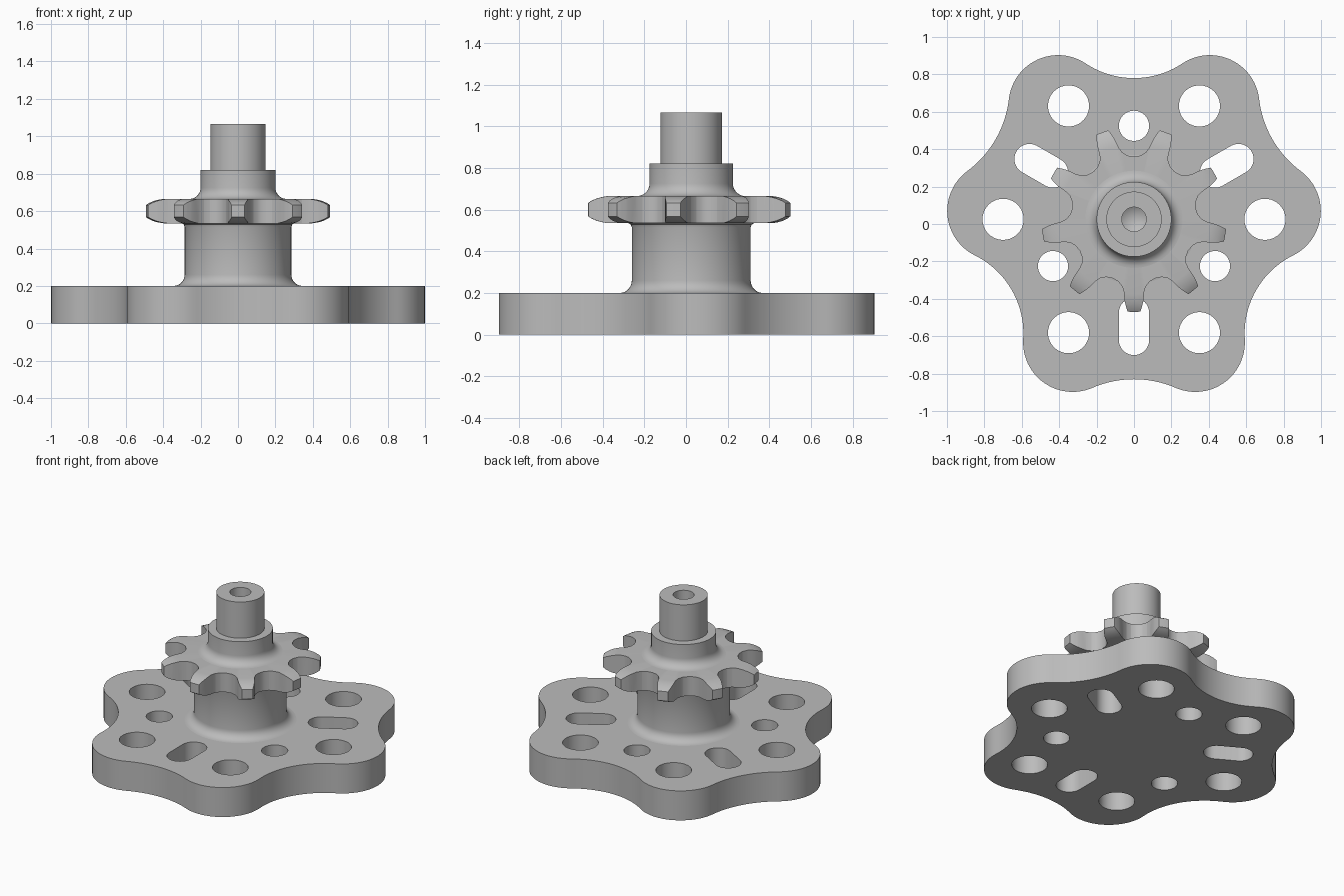
import bpy, bmesh
from math import sin, cos, pi, radians, sqrt, atan2
from mathutils import Vector, Matrix

CY = 0.025  # y of the shaft axis

if "Cube" in bpy.data.objects:
    bpy.data.objects.remove(bpy.data.objects["Cube"])

steel = bpy.data.materials.new("plain grey steel")
steel.use_nodes = True
GREY = (0.5, 0.5, 0.5, 1)
steel.diffuse_color = GREY
steel.node_tree.nodes["Principled BSDF"].inputs["Base Color"].default_value = GREY


def add_object(name, mesh):
    obj = bpy.data.objects.new(name, mesh)
    bpy.context.collection.objects.link(obj)
    obj.location.y = CY
    mesh.materials.clear()
    mesh.materials.append(steel)
    return obj


def from_bmesh(name, bm):
    bmesh.ops.remove_doubles(bm, verts=bm.verts, dist=1e-5)
    bmesh.ops.recalc_face_normals(bm, faces=bm.faces)
    mesh = bpy.data.meshes.new(name)
    bm.to_mesh(mesh)
    bm.free()
    return add_object(name, mesh)


def activate(obj):
    bpy.ops.object.select_all(action='DESELECT')
    obj.select_set(True)
    bpy.context.view_layer.objects.active = obj


def smooth(obj):
    activate(obj)
    bpy.ops.object.shade_smooth_by_angle(angle=radians(30))


def arc(center, r, a0, a1, n):
    return [Vector((center[0] + r * cos(a0 + (a1 - a0) * i / n),
                    center[1] + r * sin(a0 + (a1 - a0) * i / n))) for i in range(n + 1)]


def rotated(points, angle):
    return [Matrix.Rotation(angle, 2) @ p for p in points]


def lathe(name, profile, steps=72):
    bm = bmesh.new()
    vs = [bm.verts.new((r, 0, z)) for r, z in profile]
    es = [bm.edges.new(pair) for pair in zip(vs, vs[1:])]
    bmesh.ops.spin(bm, geom=vs + es, cent=(0, 0, 0), axis=(0, 0, 1),
                   angle=2 * pi, steps=steps)
    return from_bmesh(name, bm)


# Mounting plate outline: one lobe with half of each neighbouring valley
LOBE_R = 0.265
lobe = Vector((0.735 * cos(radians(3.5)), 0.735 * sin(radians(3.5))))


def valley(angle, depth):
    """Centre and radius of the hollow arc that touches the lobe."""
    axis = Vector((cos(angle), sin(angle)))
    k = depth - LOBE_R
    h = (lobe.length_squared - k * k) / (2 * (lobe.dot(axis) - k))
    return axis * h, h - depth


def heading(a, b):
    return atan2(b.y - a.y, b.x - a.x)


deep, deep_r = valley(-pi / 6, 0.755)
shallow, shallow_r = valley(pi / 6, 0.855)
to_deep, to_shallow = heading(lobe, deep), heading(lobe, shallow)
sector = arc(deep, deep_r, pi - pi / 6, to_deep + pi, 10)[:-1]
sector += arc(lobe, LOBE_R, to_deep, to_shallow, 24)
sector += arc(shallow, shallow_r, to_shallow - pi, pi / 6 - pi, 10)[1:]
# Mirror across the shallow valley, then repeat three times
mirror = [Matrix.Rotation(pi / 3, 2) @ Vector((p.x, -p.y)) for p in reversed(sector)]
third = sector + mirror[1:-1]
outline = [p for i in range(3) for p in rotated(third, i * 2 * pi / 3)]

# Bolt holes, small holes and radial slots
loops = [outline]
for i in range(6):
    loops.append(rotated(arc((0.70, 0), 0.11, 0, 2 * pi, 40)[:-1], i * pi / 3))
slot = arc((0.645, 0), 0.081, -pi / 2, pi / 2, 16) + arc((0.50, 0), 0.081, pi / 2, 1.5 * pi, 16)
for i in range(3):
    turn = i * 2 * pi / 3
    loops.append(rotated(arc((0.50, 0), 0.081, 0, 2 * pi, 32)[:-1], turn + pi / 2))
    loops.append(rotated(slot, turn + pi / 6))

curve = bpy.data.curves.new("plate_outline", 'CURVE')
curve.dimensions = '2D'
curve.fill_mode = 'BOTH'
curve.extrude = 0.1
for loop in loops:
    spline = curve.splines.new('POLY')
    spline.points.add(len(loop) - 1)
    for point, p in zip(spline.points, loop):
        point.co = (p.x, p.y, 0, 1)
    spline.use_cyclic_u = True
helper = bpy.data.objects.new("plate_outline", curve)
bpy.context.collection.objects.link(helper)
bpy.context.view_layer.update()
evaluated = helper.evaluated_get(bpy.context.evaluated_depsgraph_get())
bm = bmesh.new()
bm.from_mesh(bpy.data.meshes.new_from_object(evaluated))
bpy.data.objects.remove(helper)
bmesh.ops.translate(bm, verts=bm.verts, vec=(0, 0, 0.1))
smooth(from_bmesh("mounting_plate", bm))


# Stepped shaft with filleted shoulders and a drilled end
def fillet(r, z, size):
    return [(p.x, p.y) for p in arc((r + size, z + size), size, 1.5 * pi, pi, 7)]


shaft = [(0, 0.15), (0.345, 0.15)]
shaft += fillet(0.285, 0.2, 0.06)
shaft += [(0.285, 0.515), (0.29, 0.528), (0.303, 0.536), (0.303, 0.6), (0.26, 0.6)]
shaft += fillet(0.2, 0.665, 0.06)
shaft += [(0.2, 0.82), (0.148, 0.82), (0.148, 1.065), (0.065, 1.065),
          (0.065, 0.93), (0, 0.89)]
smooth(lathe("stepped_shaft", shaft))

# Sprocket: a disc with rounded rim, cut to shape by a toothed prism
MID = 0.6
rim = [(0.40, 0.065), (0.43, 0.06), (0.455, 0.053), (0.48, 0.042), (0.495, 0.032)]
disc_profile = [(0, MID - 0.065)] + [(r, MID - h) for r, h in rim]
disc_profile += [(r, MID + h) for r, h in reversed(rim)] + [(0, MID + 0.065)]
sprocket = lathe("sprocket", disc_profile, 90)

half_gap = [(0.141, 0.48), (0.122, 0.457), (0.105, 0.432), (0.093, 0.408), (0.081, 0.382),
            (0.063, 0.358), (0.035, 0.341)]
gap = [Vector(p) for p in half_gap] + [Vector((0, 0.335))]
gap += [Vector((-x, y)) for x, y in reversed(half_gap)]
bm = bmesh.new()
ring = [bm.verts.new((p.x, p.y, MID - 0.15))
        for i in range(9) for p in rotated(gap, i * 2 * pi / 9)]
base = bm.faces.new(ring)
top = bmesh.ops.extrude_face_region(bm, geom=[base])["geom"]
bmesh.ops.translate(bm, vec=(0, 0, 0.3),
                    verts=[v for v in top if isinstance(v, bmesh.types.BMVert)])
prism = from_bmesh("tooth_cutter", bm)
prism.hide_render = True

cut = sprocket.modifiers.new("teeth", 'BOOLEAN')
cut.operation = 'INTERSECT'
cut.solver = 'EXACT'
cut.object = prism
activate(sprocket)
bpy.ops.object.modifier_apply(modifier=cut.name)
bpy.data.objects.remove(prism)
smooth(sprocket)
